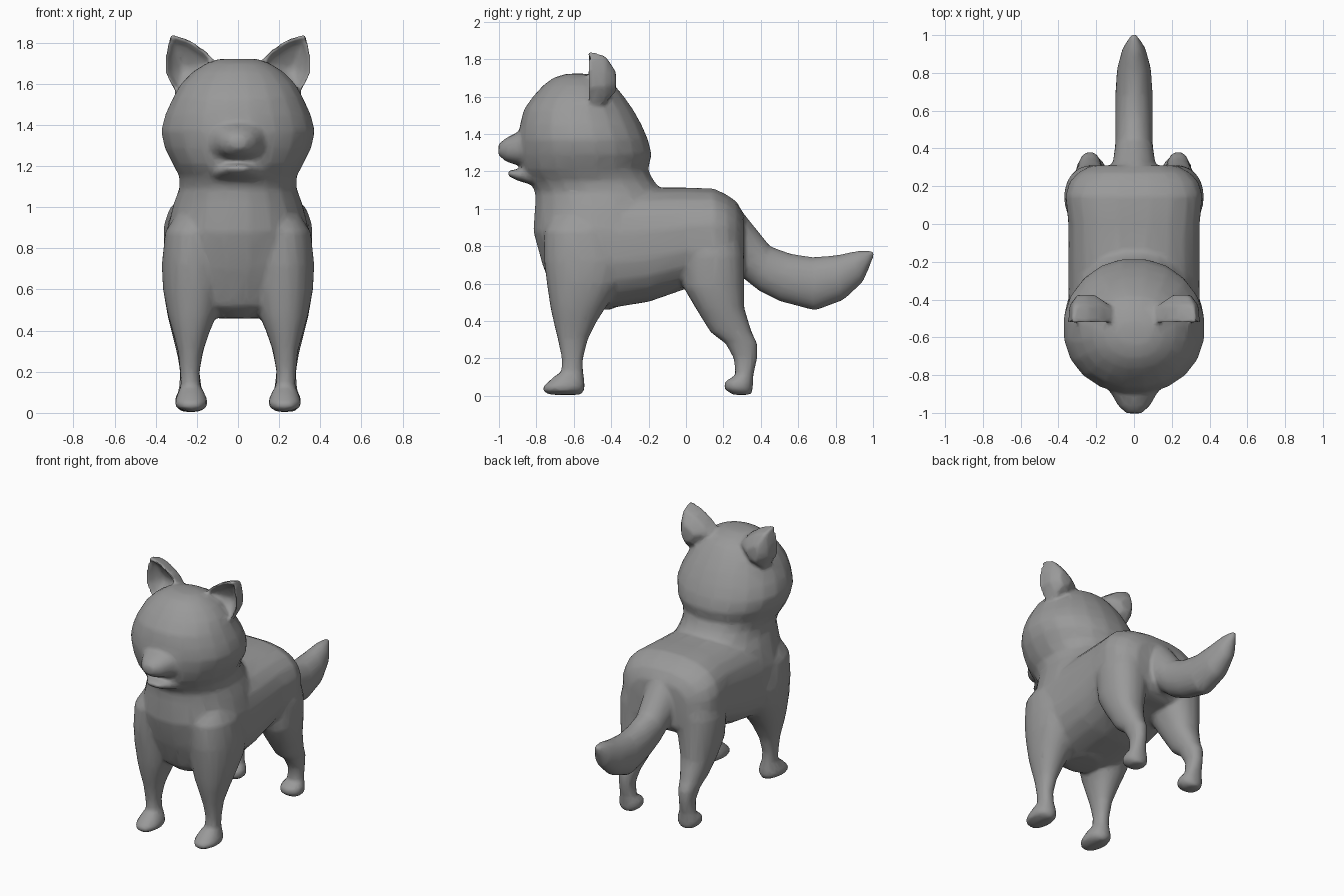
import bpy, bmesh, math
from mathutils import Vector

fur = bpy.data.materials.new("grey fur")
fur.diffuse_color = (0.32, 0.32, 0.32, 1)
bm = bmesh.new()


def skin(rings):
    """Bridge a list of point rings into a closed tube."""
    loops = [[bm.verts.new(p) for p in ring] for ring in rings]
    n = len(loops[0])
    faces = [bm.faces.new((a[i], a[(i + 1) % n], b[(i + 1) % n], b[i]))
             for a, b in zip(loops, loops[1:]) for i in range(n)]
    faces += [bm.faces.new(loops[0][::-1]), bm.faces.new(loops[-1])]
    bmesh.ops.recalc_face_normals(bm, faces=faces)


def oval(centre, u, v, power=2.0, n=20):
    """Rounded-square ring spanned by the half axes u and v."""
    pts = []
    for i in range(n):
        t = math.tau * (i + 0.5) / n
        c, s = math.cos(t), math.sin(t)
        c = math.copysign(abs(c) ** (2 / power), c)
        s = math.copysign(abs(s) ** (2 / power), s)
        pts.append(Vector(centre) + Vector(u) * c + Vector(v) * s)
    return pts


def upright(rows, power=2.0):
    """Rows of z, x0, x1, y0, y1."""
    skin([oval(((a + b) / 2, (c + d) / 2, z), ((b - a) / 2, 0, 0),
               (0, (d - c) / 2, 0), power) for z, a, b, c, d in rows])


def lengthwise(rows, power=2.0):
    """Rows of half width, top (y, z), bottom (y, z)."""
    rings = []
    for w, (ty, tz), (by, bz) in rows:
        rings.append(oval((0, (ty + by) / 2, (tz + bz) / 2), (w, 0, 0),
                          (0, (ty - by) / 2, (tz - bz) / 2), power))
    skin(rings)


# Head, neck and chest: z, front y, back y, half width
head = [(.46, -.62, -.40, .10), (.52, -.70, -.30, .20), (.70, -.77, -.12, .33),
        (.88, -.82, -.06, .35), (1.02, -.81, -.08, .315), (1.09, -.81, -.12, .288),
        (1.15, -.84, -.17, .288), (1.21, -.88, -.20, .32), (1.29, -.895, -.18, .36),
        (1.37, -.90, -.20, .378), (1.45, -.89, -.235, .357), (1.53, -.87, -.28, .32),
        (1.60, -.82, -.33, .28), (1.66, -.765, -.38, .22), (1.70, -.71, -.45, .155),
        (1.722, -.64, -.52, .09)]
upright([(z, -w, w, f, b) for z, f, b, w in head], 2.1)

# Torso: y, bottom z, top z, half width
torso = [(-.62, .54, 1.03, .28), (-.45, .46, 1.10, .35), (-.2, .50, 1.115, .35),
         (0, .57, 1.115, .35), (.15, .6, 1.11, .365), (.22, .6, 1.075, .345),
         (.27, .62, 1.04, .30), (.31, .66, .97, .23)]
lengthwise([(w, (y, t), (y, b)) for y, b, t, w in torso], 2.6)

# Tail
lengthwise([(.16, (.22, 1.03), (.22, .68)), (.115, (.31, .975), (.31, .625)),
            (.10, (.45, .80), (.39, .56)), (.10, (.56, .76), (.50, .505)),
            (.10, (.68, .742), (.69, .455)), (.09, (.81, .753), (.84, .51)),
            (.06, (.92, .777), (.945, .605)), (.015, (1.0, .78), (1.005, .745))])

# Snout and lower jaw
lengthwise([(.20, (-.80, 1.45), (-.80, 1.18)), (.12, (-.90, 1.41), (-.90, 1.235)),
            (.085, (-.965, 1.378), (-.96, 1.25)), (.04, (-1.003, 1.345), (-1.003, 1.285))], 2.3)
lengthwise([(.15, (-.80, 1.22), (-.80, 1.12)), (.085, (-.90, 1.212), (-.90, 1.15)),
            (.05, (-.952, 1.205), (-.952, 1.175))], 2.3)

# Legs with paws: z, inner x, outer x, front y, back y
front_leg = [(.95, .08, .31, -.72, -.40), (.88, .05, .355, -.76, -.36),
             (.72, .06, .372, -.76, -.30), (.60, .07, .366, -.745, -.34),
             (.47, .105, .34, -.725, -.43), (.40, .135, .32, -.71, -.475),
             (.30, .17, .292, -.685, -.525), (.20, .187, .282, -.665, -.55),
             (.13, .183, .278, -.665, -.55), (.10, .163, .292, -.71, -.545),
             (.05, .145, .31, -.765, -.54), (.025, .155, .30, -.768, -.545),
             (.005, .19, .25, -.73, -.56)]
hind_leg = [(.95, .08, .32, .02, .28), (.75, .06, .37, -.03, .312),
            (.58, .09, .362, -.015, .312), (.47, .12, .343, .05, .312),
            (.34, .157, .31, .13, .352), (.28, .172, .295, .21, .382),
            (.20, .187, .282, .255, .382), (.11, .175, .288, .265, .36),
            (.075, .15, .307, .205, .36), (.035, .15, .307, .205, .357),
            (.005, .185, .275, .25, .35)]
# Ear: rim outline in x, z, cupped in front and bulging behind
rim = [(.10, 1.70), (.15, 1.755), (.235, 1.815), (.33, 1.845),
       (.352, 1.74), (.352, 1.65), (.30, 1.55), (.19, 1.57)]


def ear(side):
    cx, cz = .265, 1.67
    layers = [(.15, -.435), (.75, -.485), (.93, -.53), (1, -.52), (.86, -.43), (.40, -.375)]
    skin([[(side * (cx + (x - cx) * s), y, cz + (z - cz) * s) for x, z in rim]
          for s, y in layers])


for side in (-1, 1):
    for leg in (front_leg, hind_leg):
        upright([(z, *sorted((side * a, side * b)), c, d) for z, a, b, c, d in leg], 2.2)
    ear(side)

mesh = bpy.data.meshes.new("dog_body")
bm.to_mesh(mesh)
bm.free()
mesh.materials.append(fur)
dog = bpy.data.objects.new("dog_body", mesh)
bpy.context.collection.objects.link(dog)

# Fuse the parts into one skin, soften the joins and thin out the faces
fuse = dog.modifiers.new("fuse", 'REMESH')
fuse.mode = 'VOXEL'
fuse.voxel_size = 0.013
fuse.use_smooth_shade = True
soften = dog.modifiers.new("soften", 'SMOOTH')
soften.factor = 0.5
soften.iterations = 8
thin = dog.modifiers.new("thin", 'DECIMATE')
thin.ratio = 0.12
bpy.context.view_layer.objects.active = dog
dog.select_set(True)
bpy.ops.object.convert(target='MESH')
bpy.ops.object.shade_smooth_by_angle(angle=math.radians(60))
